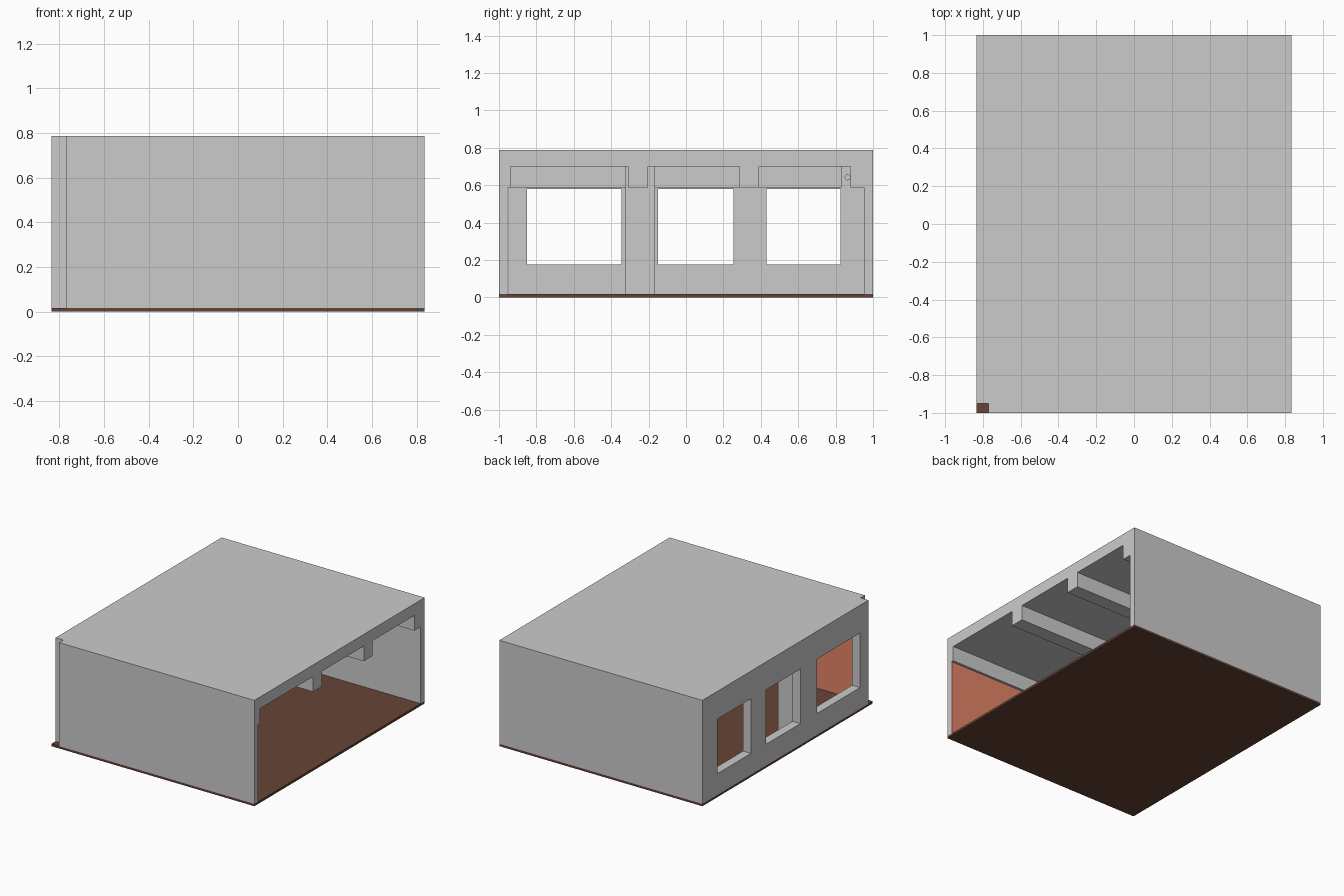
import bpy
import bmesh
import math

if "Cube" in bpy.data.objects:
    bpy.data.objects.remove(bpy.data.objects["Cube"])


def material(name, rgb):
    m = bpy.data.materials.new(name)
    m.diffuse_color = (*rgb, 1)
    m.use_nodes = True
    m.node_tree.nodes["Principled BSDF"].inputs["Base Color"].default_value = m.diffuse_color
    return m


def box(name, x, y, z, mat=None):
    """Box from (min, max) ranges."""
    bm = bmesh.new()
    bmesh.ops.create_cube(bm, size=1)
    for v in bm.verts:
        for i, (lo, hi) in enumerate((x, y, z)):
            v.co[i] = hi if v.co[i] > 0 else lo
    mesh = bpy.data.meshes.new(name)
    bm.to_mesh(mesh)
    bm.free()
    ob = bpy.data.objects.new(name, mesh)
    bpy.context.collection.objects.link(ob)
    if mat:
        mesh.materials.append(mat)
    return ob


brown = material("brown_floor", (0.13, 0.057, 0.037))
salmon = material("salmon_paint", (0.78, 0.234, 0.13))

X, IN = 0.835, -0.77               # outer half width, inner face of window wall
FLOOR, BEAM, CEIL, TOP = 0.017, 0.587, 0.7, 0.787

# Floor, covering the whole footprint
box("floor", (-X, X), (-1, 1), (0, FLOOR), brown)

# Front wall stops short at the open corner; back wall is full width
box("front_wall", (IN, X), (-1, -0.957), (FLOOR, CEIL))
box("back_wall", (IN, X), (0.953, 1), (FLOOR, CEIL))
box("painted_panel", (IN, X - 0.003), (-0.957, -0.955), (FLOOR, BEAM), salmon)

# Window wall with three openings
wall = box("window_wall", (-X, IN), (-0.95, 1), (FLOOR, CEIL))
for i, span in enumerate([(-0.85, -0.345), (-0.15, 0.253), (0.43, 0.825)]):
    cutter = box(f"window_cutter_{i}", (-1, -0.74), span, (0.175, 0.58))
    cutter.hide_render = True
    cutter.hide_set(True)
    mod = wall.modifiers.new("window", 'BOOLEAN')
    mod.object = cutter
    mod.operation = 'DIFFERENCE'
    mod.solver = 'EXACT'

# Bake the openings and remove the cutters
deps = bpy.context.evaluated_depsgraph_get()
baked = bpy.data.meshes.new_from_object(wall.evaluated_get(deps))
wall.modifiers.clear()
wall.data = baked
for ob in list(bpy.data.objects):
    if ob.name.startswith("window_cutter"):
        bpy.data.objects.remove(ob)

# Ceiling slab with the same missing corner
box("ceiling", (IN, X), (-1, 1), (CEIL, TOP))
box("ceiling_edge", (-X, IN), (-0.95, 1), (CEIL, TOP))

# Cross beams under the ceiling
for i, span in enumerate([(-0.957, -0.937), (-0.31, -0.203),
                          (0.285, 0.39), (0.88, 0.953)]):
    box(f"cross_beam_{i}", (IN, X), span, (BEAM, CEIL))

# Beam along the window wall and pier between the windows
box("window_beam", (IN, IN + 0.065), (-0.937, 0.832), (BEAM, CEIL))
box("pier", (IN, -0.64), (-0.323, -0.166), (FLOOR, CEIL))

# Small pipe stub in the back corner
bpy.ops.mesh.primitive_cylinder_add(vertices=16, radius=0.016, depth=0.07,
                                    location=(IN + 0.035, 0.864, 0.642),
                                    rotation=(0, math.pi / 2, 0))
bpy.context.object.name = "pipe_stub"
bpy.ops.object.shade_smooth_by_angle()
